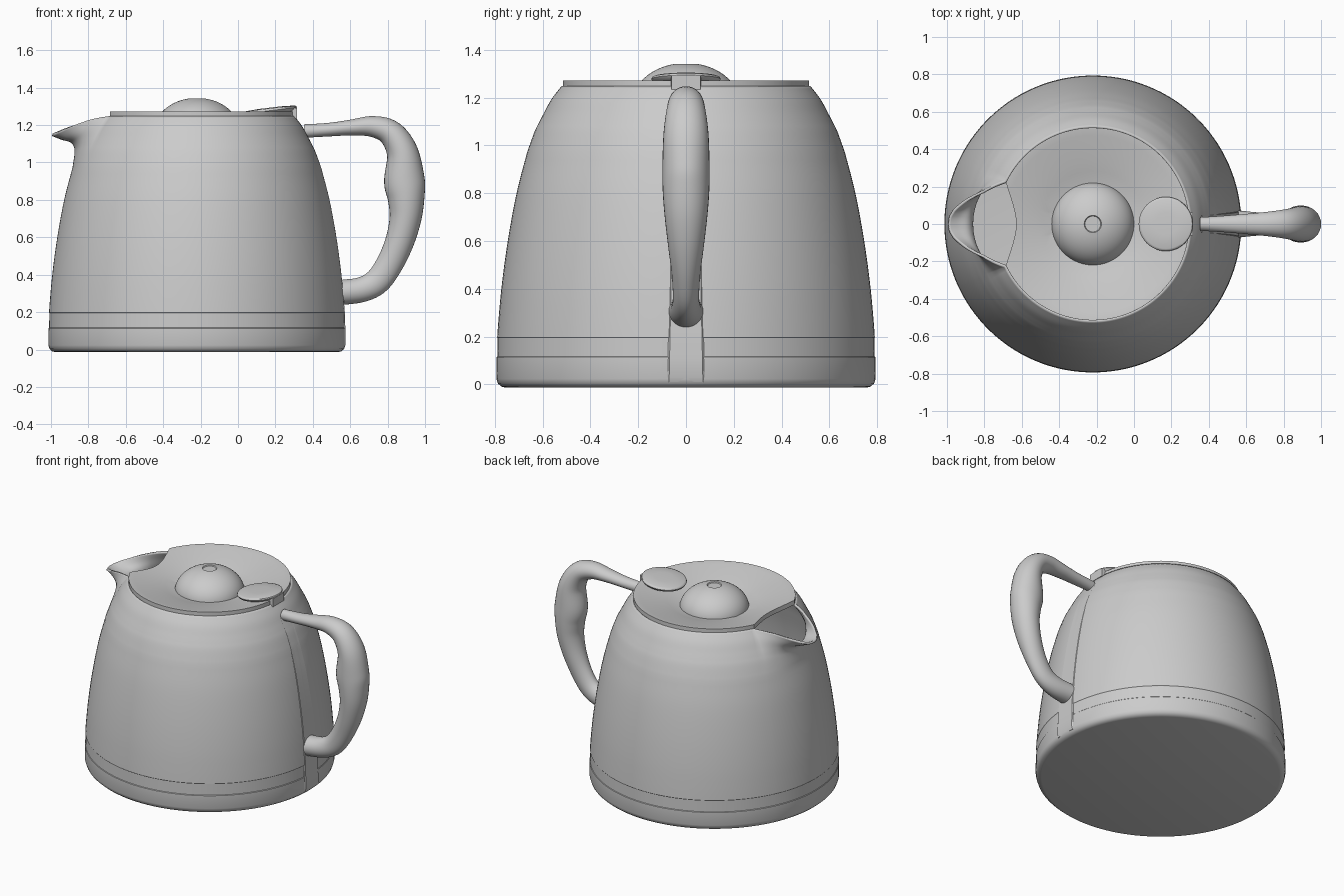
import bpy, bmesh
from math import sin, cos, pi, radians, sqrt
from mathutils import Vector

if "Cube" in bpy.data.objects:
    bpy.data.objects.remove(bpy.data.objects["Cube"])

CX = -0.22                      # axis of the body
SPOUT = 25.5                    # half angle of the spout in degrees


def spline(pts, n=6):
    """Catmull-Rom interpolation through tuples of any size."""
    p = [Vector(q) for q in pts]
    p = [2 * p[0] - p[1]] + p + [2 * p[-1] - p[-2]]
    out = []
    for i in range(1, len(p) - 2):
        a, b, c, d = p[i - 1:i + 3]
        for k in range(n):
            t = k / n
            out.append(0.5 * (2 * b + (c - a) * t + (2 * a - 5 * b + 4 * c - d) * t * t
                              + (3 * b - a - 3 * c + d) * t ** 3))
    return out + [p[-2]]


def lerp_table(table, x):
    for (x0, y0), (x1, y1) in zip(table, table[1:]):
        if x <= x1:
            return y0 + (y1 - y0) * (x - x0) / (x1 - x0)
    return table[-1][1]


def skin(name, rings, cap_start=True, cap_end=True, angle=35):
    """Joins equal closed rings of points into one smooth mesh."""
    bm = bmesh.new()
    rv = [[bm.verts.new(p) for p in r] for r in rings]
    n = len(rv[0])
    for a, b in zip(rv, rv[1:]):
        for i in range(n):
            j = (i + 1) % n
            bm.faces.new((a[i], a[j], b[j], b[i]))
    if cap_start:
        bm.faces.new(rv[0][::-1])
    if cap_end:
        bm.faces.new(rv[-1])
    bmesh.ops.recalc_face_normals(bm, faces=bm.faces)
    me = bpy.data.meshes.new(name)
    bm.to_mesh(me)
    bm.free()
    ob = bpy.data.objects.new(name, me)
    bpy.context.collection.objects.link(ob)
    bpy.ops.object.select_all(action='DESELECT')
    ob.select_set(True)
    bpy.context.view_layer.objects.active = ob
    bpy.ops.object.shade_smooth_by_angle(angle=radians(angle))
    return ob


def polar(r, deg, z):
    """Angle is measured from the spout direction (-x)."""
    return (CX - r * cos(radians(deg)), -r * sin(radians(deg)), z)


# angles with denser columns across the spout
ANGLES = [-SPOUT + 2 * SPOUT * i / 48 for i in range(48)]
ANGLES += [SPOUT + (360 - 2 * SPOUT) * i / 104 for i in range(104)]


def signed(a):
    return a - 360 if a > 180 else a


# body: revolved profile whose upper rows are pulled out into the spout
base = [(.755, 0), (.767, .003), (.776, .011), (.78, .025), (.78, .108), (.777, .111),
        (.775, .197), (.777, .2)]
side = spline([(.777, .2), (.759, .4), (.732, .6), (.695, .8), (.651, .97)], 5)
wall = spline([(.651, .97), (.622, 1.05), (.603, 1.09), (.582, 1.13), (.552, 1.185), (.51, 1.24)], 5)
lip = spline([(.651, .97), (.640, 1.05), (.645, 1.09), (.67, 1.12), (.72, 1.135), (.77, 1.155)], 5)
pull = [(0, 1), (2.5, .985), (5.4, .9), (9.6, .7), (15.9, .365), (SPOUT, 0)]

rings = [[polar(r, a, z) for a in ANGLES] for r, z in base + [tuple(v) for v in side[1:]]]
for w, s in zip(wall[1:], lip[1:]):
    ring = []
    for a in ANGLES:
        k = lerp_table(pull, abs(signed(a)))
        ring.append(polar(w[0] + (s[0] - w[0]) * k, a, w[1] + (s[1] - w[1]) * k ** 1.5))
    rings.append(ring)
body = skin("body", rings, cap_end=False)
shell = body.modifiers.new("wall", 'SOLIDIFY')
shell.thickness = .014
shell.offset = -1


# lid: dished disc with a bite taken out at the spout
def lid_radius(a):
    a = abs(signed(a))
    return .515 if a >= SPOUT else .41 + .105 * (a / SPOUT) ** 2


def dish(r):
    t = min(max((r - .2) / .31, 0), 1)
    return 1.192 + .08 * t ** .8


def lid_ring(f, drop=0):
    return [polar(f * lid_radius(a), a, dish(f * lid_radius(a)) - drop) for a in ANGLES]


skin("lid", [lid_ring(f, .032) for f in (.1, .5, .75, 1)]
     + [lid_ring(f) for f in (1, .985, .92, .84, .75, .65, .55, .45, .3, .1)])

# dome knob with a shallow button on top
dome = [(.222 * cos(t), 1.18 + .165 * sin(t)) for t in [i * radians(78) / 14 for i in range(15)]]
dome += [(.042, dome[-1][1] - .006), (.01, dome[-1][1] - .006)]
skin("lid_dome", [[polar(r, i * 5, z) for i in range(72)] for r, z in dome])

# thumb lever: tilted rounded disc on a small hinge block
lever = []
for r, h in [(.06, -.03), (.11, -.024), (.137, -.013), (.145, 0), (.142, .008), (.132, .012), (.06, .016)]:
    ring = []
    for i in range(48):
        x, y = r * cos(i * pi / 24), r * sin(i * pi / 24)
        ring.append((.17 + x, y, 1.277 + .12 * x + h))
    lever.append(ring)
skin("thumb_lever", lever, angle=50)
skin("lever_hinge", [[(x, -w, z0), (x, w, z0), (x, w, z1), (x, -w, z1)]
                     for x, w, z0, z1 in [(.15, .06, 1.19, 1.27), (.26, .065, 1.235, 1.285),
                                          (.315, .06, 1.235, 1.292)]])

# strap running down the body behind the handle
strap = []
for r, z in [(.76, .003), (.775, .01), (.782, .03), (.78, .11)] + [tuple(v) for v in side + wall[1:]]:
    w = .078 - .026 * z / 1.24
    o = .014
    xs = CX + r
    strap.append([(xs - .03, -w, z), (xs + o - .006, -w, z), (xs + o, -w + .007, z),
                  (xs + o, w - .007, z), (xs + o - .006, w, z), (xs - .03, w, z)])
skin("handle_strap", strap)

# handle: swept ellipse, columns are x, z, half thickness, half width
path = spline([(.355, 1.168, .036, .036), (.48, 1.175, .036, .044), (.60, 1.186, .042, .054),
               (.72, 1.192, .056, .066), (.818, 1.155, .070, .080), (.880, 1.05, .085, .094),
               (.890, .90, .109, .099), (.899, .80, .097, .097), (.895, .70, .085, .089),
               (.865, .58, .077, .075), (.812, .46, .072, .060), (.745, .365, .070, .055),
               (.66, .32, .067, .062), (.535, .303, .067, .074)], 6)
tube = []
for i, p in enumerate(path):
    d = path[min(i + 1, len(path) - 1)] - path[max(i - 1, 0)]
    l = sqrt(d[0] ** 2 + d[1] ** 2)
    nx, nz = -d[1] / l, d[0] / l
    tube.append([(p[0] + nx * p[2] * cos(t), p[3] * sin(t), p[1] + nz * p[2] * cos(t))
                 for t in [k * pi / 16 for k in range(32)]])
skin("handle", tube)
